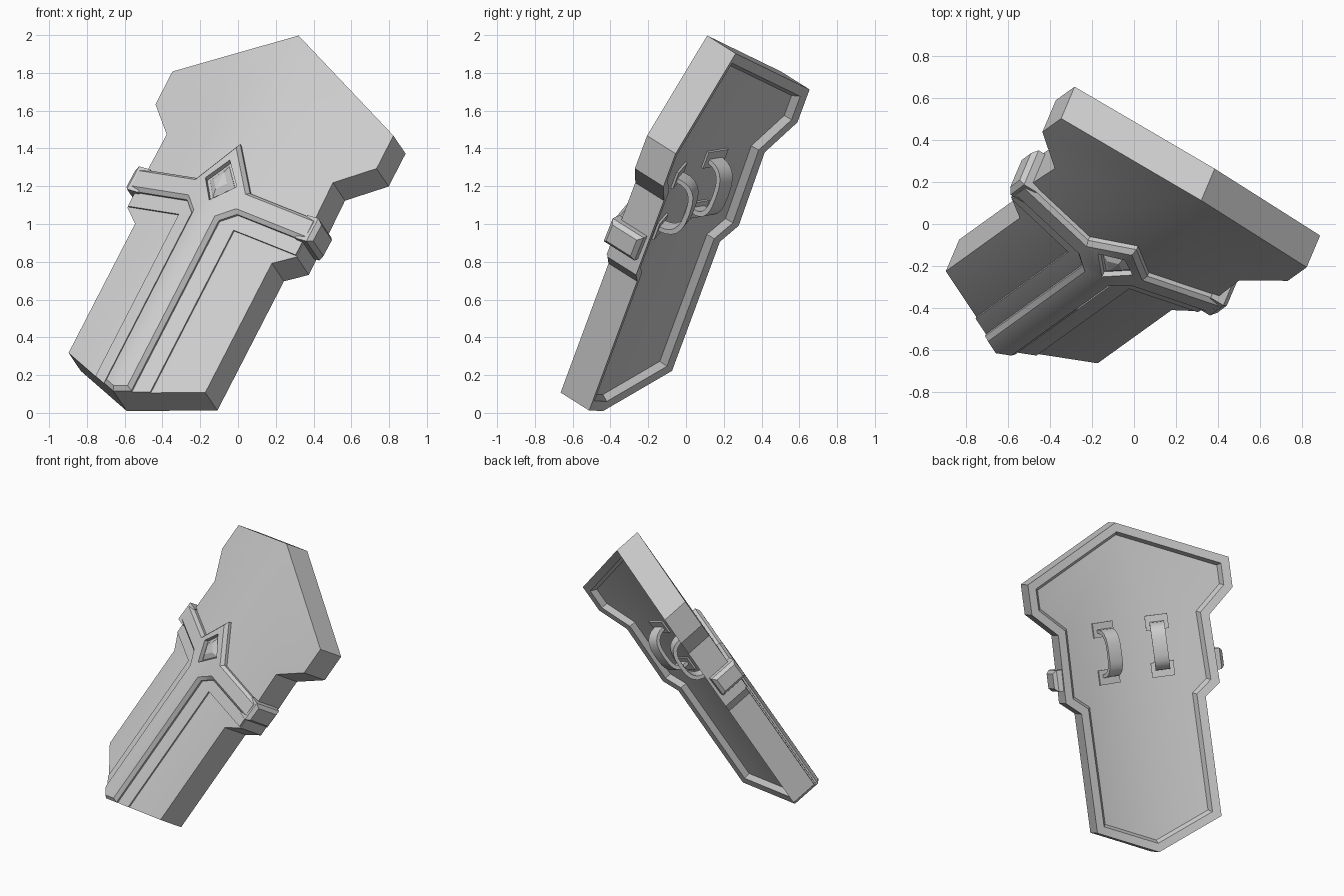
import bpy, bmesh, math
from mathutils import Matrix, Vector

if "Cube" in bpy.data.objects:
    bpy.data.objects.remove(bpy.data.objects["Cube"])

# Shield frame: local x = width, y = length, z = front normal
U = Vector((0.83, -0.503, -0.241)).normalized()
V = Vector((0.443, 0.335, 0.831))
V = (V - U * V.dot(U)).normalized()
W = U.cross(V)
POSE = Matrix((U, V, W)).transposed().to_4x4()
POSE.translation = (-0.53, -0.4325, 0.205)


def surf(u, v):
    """Height of the V-ridged shield front."""
    return 0.122 + 0.027 * v - 0.245 * abs(u)


def lay(outline, h):
    return [(u, v, surf(u, v) + h) for u, v in outline]


def inset(half, d):
    """Offset a clockwise half outline inward, treating it as mirrored at u=0."""
    full = half + [(-u, v) for u, v in reversed(half) if abs(u) > 1e-6]
    n, out = len(full), []
    for i in range(len(half)):
        a, b, c = (Vector(full[(i + k) % n]) for k in (-1, 0, 1))
        e, f = (b - a).normalized(), (c - b).normalized()
        n1, n2 = Vector((e.y, -e.x)), Vector((f.y, -f.x))
        m = b + (n1 + n2) * d / (1 + n1.dot(n2))
        out.append((m.x, m.y))
    return out


def loft(name, rings, smooth=False):
    """Skin closed rings, cap both ends, and mirror across the ridge."""
    bm = bmesh.new()
    for s in (1, -1):
        vs = [[bm.verts.new((s * x, y, z)) for x, y, z in r] for r in rings]
        n = len(rings[0])
        for a, b in zip(vs, vs[1:]):
            for i in range(n):
                q = (a[i], a[(i + 1) % n], b[(i + 1) % n], b[i])
                if any(abs(p.co.x) > 1e-6 for p in q):
                    bm.faces.new(q)
        bm.faces.new(vs[0])
        bm.faces.new(vs[-1])
    bmesh.ops.remove_doubles(bm, verts=bm.verts, dist=1e-5)
    bmesh.ops.recalc_face_normals(bm, faces=bm.faces)
    me = bpy.data.meshes.new(name)
    bm.to_mesh(me)
    bm.free()
    ob = bpy.data.objects.new(name, me)
    bpy.context.collection.objects.link(ob)
    ob.matrix_world = POSE
    if smooth:
        bpy.ops.object.select_all(action='DESELECT')
        ob.select_set(True)
        bpy.context.view_layer.objects.active = ob
        bpy.ops.object.shade_smooth_by_angle(angle=math.radians(32))
    return ob


# Shield body with recessed back
body = [(0, 2.05), (.705, 1.726), (.705, 1.52), (.53, 1.356),
        (.54, .895), (.436, .81), (.436, 0), (0, -.19)]
loft("shield_body", [lay(body, 0), lay(body, -.19),
                     lay(inset(body, -.0), -.19),
                     lay(inset(body, .055), -.19),
                     lay(inset(body, .075), -.155)][0:2] +
     [lay(inset(body, .055), -.19), lay(inset(body, .075), -.155)], True)

# Thin step beneath the trim
step = [(0, 1.3), (.15, 1.1), (.535, 1.1), (.535, .9), (.175, .9),
        (.175, -.114), (0, -.19)]
loft("trim_step", [lay(step, -.02), lay(step, .01)], True)

# Raised cross trim with chamfered edge
cross = [(0, 1.357), (.17, 1.12), (.575, 1.12), (.575, .985), (.16, .985),
         (.087, .915), (.087, -.152), (0, -.19)]
trim = loft("cross_trim", [lay(cross, -.02), lay(cross, .022),
                           lay(inset(cross, .02), .042)], True)

# Diamond socket cut in the trim, and its gem
diamond = [(0, 1.245), (.1, 1.12), (0, .995)]
cutter = loft("socket_cutter", [lay(diamond, .012), lay(diamond, .1)])
cutter.hide_render = True
mod = trim.modifiers.new("socket", 'BOOLEAN')
mod.operation, mod.object, mod.solver = 'DIFFERENCE', cutter, 'EXACT'
bpy.ops.object.select_all(action='DESELECT')
bpy.context.view_layer.objects.active = trim
trim.select_set(True)
bpy.ops.object.modifier_apply(modifier="socket")
bpy.data.objects.remove(cutter)
loft("gem", [lay(inset(diamond, .016), .005), lay(inset(diamond, .016), .018),
             lay(inset(diamond, .045), .036)])


# Clasps where the arms wrap over the side walls
def side_ring(u, d):
    return [(u, 1.125 - d, .055 - d), (u, .98 + d, .055 - d),
            (u, .98 + d, -.15 + d), (u, 1.125 - d, -.15 + d)]


loft("side_clasps", [side_ring(.5, 0), side_ring(.572, 0), side_ring(.595, .022)])


# Back handles: foot pads and curved straps
def back(u, v, h):
    return (u - .24 * h, v, surf(u, v) - .155 - h)


HU, HV = .19, 1.19
for end, sv in (("upper", 1), ("lower", -1)):
    c = HV + sv * .16
    loft(end + "_handle_pads",
         [[back(HU + a * .075, c + b * .05, h)
           for a, b in ((-1, -1), (1, -1), (1, 1), (-1, 1))]
          for h in (-.01, .012)])

rings = []
for i in range(13):
    t = math.pi * i / 12
    c = math.copysign(abs(math.cos(t)) ** .7, math.cos(t))
    s = math.sin(t) ** .7 if 0 < i < 12 else 0
    rings.append([back(HU + a, HV + r * c, k * s)
                  for a, r, k in ((-.048, .165, .135), (.048, .165, .135),
                                  (.048, .14, .11), (-.048, .14, .11))])
loft("handle_straps", rings, True)
